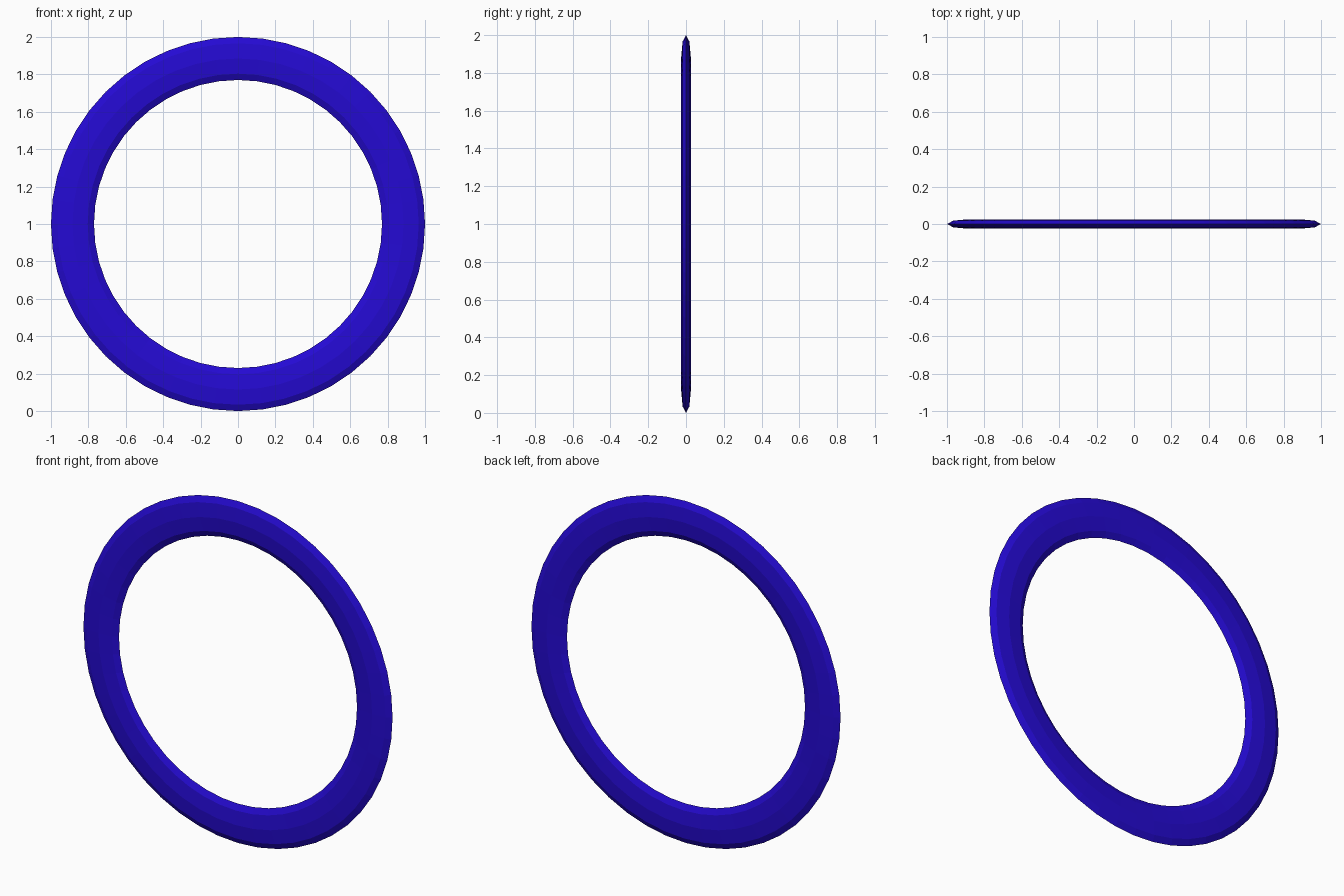
import bpy
from math import pi

if "Cube" in bpy.data.objects:
    bpy.data.objects.remove(bpy.data.objects["Cube"])

# Flat ring: low-poly torus standing upright, squashed along y
bpy.ops.mesh.primitive_torus_add(
    major_radius=0.885, minor_radius=0.115,
    major_segments=48, minor_segments=8,
    location=(0, 0, 1))
ring = bpy.context.object
ring.name = "flat_ring"
ring.scale = (1, 1, 0.22)
ring.rotation_euler = (pi / 2, 0, 0)
bpy.ops.object.transform_apply(location=False, rotation=True, scale=True)
bpy.ops.object.shade_flat()

# Deep blue colour
blue = bpy.data.materials.new("deep_blue")
blue.diffuse_color = (0.018, 0.003, 0.65, 1)
blue.use_nodes = True
blue.node_tree.nodes["Principled BSDF"].inputs["Base Color"].default_value = blue.diffuse_color
ring.data.materials.append(blue)
